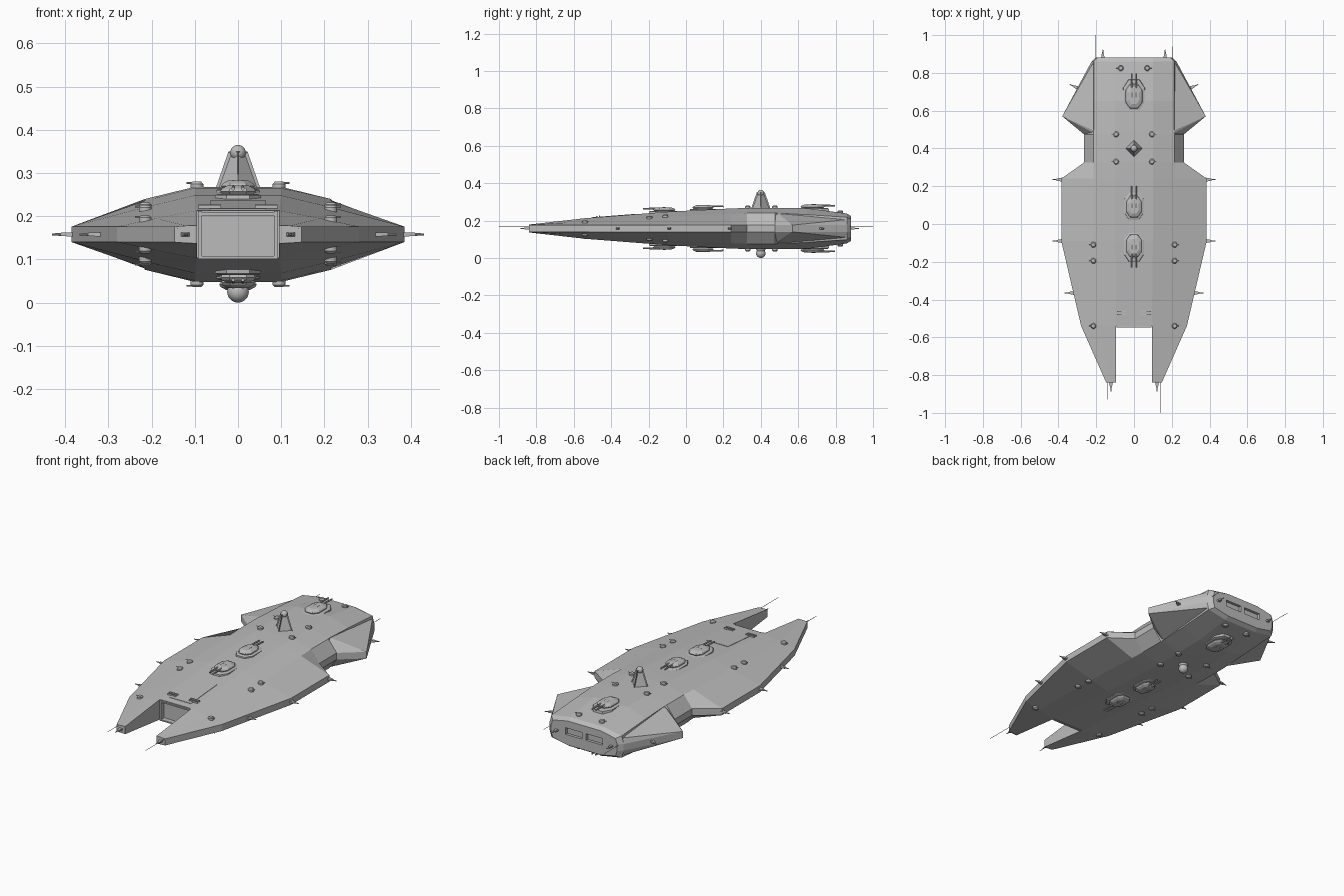
import bpy, bmesh, math
from mathutils import Matrix, Vector

cube = bpy.data.objects.get("Cube")
if cube:
    bpy.data.objects.remove(cube)

MID = 0.158  # height of the symmetry plane; all parts are built around it

grey = bpy.data.materials.new("hull grey")
grey.use_nodes = True
grey.diffuse_color = (0.5, 0.5, 0.5, 1)
grey.node_tree.nodes["Principled BSDF"].inputs["Base Color"].default_value = (0.5, 0.5, 0.5, 1)


def finish(bm, name, mirror="", smooth=False):
    """Turn a bmesh into an object, mirrored across the named axes."""
    bmesh.ops.recalc_face_normals(bm, faces=bm.faces)
    me = bpy.data.meshes.new(name)
    bm.to_mesh(me)
    bm.free()
    me.materials.append(grey)
    if smooth:
        me.shade_smooth()
        me.set_sharp_from_angle(angle=math.radians(35))
    ob = bpy.data.objects.new(name, me)
    ob.location.z = MID
    bpy.context.collection.objects.link(ob)
    if mirror:
        mod = ob.modifiers.new("mirror", 'MIRROR')
        mod.use_axis = ["x" in mirror, "y" in mirror, "z" in mirror]
        mod.use_clip = False
        mod.use_mirror_merge = False
    return ob


def loft(bm, rings):
    rows = [[bm.verts.new(p) for p in ring] for ring in rings]
    n = len(rows[0])
    for a, b in zip(rows, rows[1:]):
        for i in range(n):
            bm.faces.new((a[i], a[(i + 1) % n], b[(i + 1) % n], b[i]))
    bm.faces.new(rows[0])
    bm.faces.new(rows[-1][::-1])


def convex(bm, pts):
    verts = [bm.verts.new(p) for p in pts]
    bmesh.ops.convex_hull(bm, input=verts)


def box(bm, centre, size):
    m = Matrix.Translation(centre) @ Matrix.Diagonal((*size, 1))
    bmesh.ops.create_cube(bm, size=1, matrix=m)


def rod(bm, start, end, r1, r2=None, segments=10):
    start, end = Vector(start), Vector(end)
    d = end - start
    m = Matrix.Translation((start + end) / 2) @ d.to_track_quat('Z', 'Y').to_matrix().to_4x4()
    bmesh.ops.create_cone(bm, cap_ends=True, segments=segments, radius1=r1,
                          radius2=r1 if r2 is None else r2, depth=d.length, matrix=m)


# Hull stations: y, then crown, shoulder and rim as (x, z)
TIP = (-0.84, (0.095, 0.021), (0.12, 0.02), (0.147, 0.018))
STATIONS = [
    (-0.54, (0.095, 0.055), (0.19, 0.037), (0.28, 0.018)),
    (-0.09, (0.10, 0.09), (0.215, 0.063), (0.385, 0.018)),
    (0.24, (0.10, 0.107), (0.215, 0.078), (0.385, 0.018)),
    (0.325, (0.10, 0.11), (0.215, 0.082), (0.265, 0.018)),
    (0.475, (0.10, 0.11), (0.215, 0.082), (0.265, 0.018)),
    (0.50, (0.10, 0.11), (0.213, 0.081), (0.22, 0.018)),
    (0.65, (0.10, 0.108), (0.213, 0.074), (0.22, 0.018)),
    (0.86, (0.10, 0.08), (0.213, 0.06), (0.225, 0.018)),
    (0.882, (0.10, 0.066), (0.19, 0.048), (0.20, 0.018)),
]


def half_ring(st):
    y, *pts = st
    upper = [(x, y, z) for x, z in pts]
    return upper + [(x, y, -z) for x, y, z in reversed(upper)]


def full_ring(st):
    right = half_ring(st)
    return right + [(-x, y, z) for x, y, z in reversed(right)]


def surface(x, y):
    """Height of the upper deck at x, y."""
    def across(st):
        pts = [(0, st[1][1])] + list(st[1:])
        for (xa, za), (xb, zb) in zip(pts, pts[1:]):
            if x <= xb:
                return za + (zb - za) * (x - xa) / (xb - xa)
        return pts[-1][1]
    for a, b in zip(STATIONS, STATIONS[1:]):
        if y <= b[0]:
            t = (y - a[0]) / (b[0] - a[0])
            return across(a) * (1 - t) + across(b) * t
    return across(STATIONS[-1])


# Main hull, with a hangar recess in front and two engine slots behind
bm = bmesh.new()
loft(bm, [full_ring(s) for s in STATIONS])
main_hull = finish(bm, "main_hull")

bm = bmesh.new()
box(bm, (0, -0.54, -0.003), (0.166, 0.04, 0.094))
for side in (-1, 1):
    box(bm, (side * 0.062, 0.882, 0.008), (0.1, 0.03, 0.036))
cutter = finish(bm, "recess_cutter")
cutter.hide_render = True
cut = main_hull.modifiers.new("recesses", 'BOOLEAN')
cut.operation, cut.object, cut.solver = 'DIFFERENCE', cutter, 'EXACT'
bpy.context.view_layer.objects.active = main_hull
bpy.ops.object.modifier_apply(modifier=cut.name)
bpy.data.objects.remove(cutter)

# Hangar frame
bm = bmesh.new()
for side in (-1, 1):
    box(bm, (side * 0.088, -0.542, 0), (0.01, 0.012, 0.108))
    box(bm, (0, -0.542, -0.003 + side * 0.0505), (0.186, 0.012, 0.007))
finish(bm, "hangar_frame")

# Forward prongs
bm = bmesh.new()
loft(bm, [half_ring(TIP), half_ring(STATIONS[0])])
finish(bm, "prongs", "x")

# Rear wings
bm = bmesh.new()
upper = [(0.2, 0.475, 0.08), (0.213, 0.495, 0.08), (0.213, 0.86, 0.048),
         (0.225, 0.86, 0.018), (0.38, 0.57, 0.018), (0.265, 0.475, 0.018)]
convex(bm, upper + [(x, y, -z) for x, y, z in upper])
finish(bm, "rear_wings", "x")


# Twin-barrel turrets above and below
def octagon(w, l, y, z):
    c = 0.5
    pts = [(w, l * c), (w * c, l), (-w * c, l), (-w, l * c)]
    pts += [(-px, -py) for px, py in pts]
    return [(px, y + py, z) for px, py in pts]


bm = bmesh.new()
for y, facing, s in ((0.68, 1, 1.12), (0.095, 1, 1), (-0.12, -1, 1.05)):
    z = surface(0, y)
    loft(bm, [octagon(w * s, l * s, y, z + h) for w, l, h in (
        (0.052, 0.076, -0.014), (0.05, 0.074, 0.003), (0.043, 0.064, 0.006))])
    loft(bm, [octagon(w * s, l * s, y - facing * 0.004, z + h) for w, l, h in (
        (0.034, 0.05, 0.004), (0.039, 0.057, 0.012), (0.036, 0.052, 0.018), (0.024, 0.036, 0.025))])
    for side in (-1, 1):
        rod(bm, (side * 0.011, y - facing * 0.01, z + 0.021),
            (side * 0.011, y + facing * 0.105 * s, z + 0.018), 0.0055, 0.004)
finish(bm, "main_turrets", "z")

# Small point-defence turrets
bm = bmesh.new()
for x, y in ((0.07, 0.825), (0.095, 0.475), (0.095, 0.33),
             (0.215, -0.11), (0.215, -0.195), (0.215, -0.54)):
    z = surface(x, y)
    rod(bm, (x, y, z - 0.01), (x, y, z + 0.007), 0.015, segments=14)
    rod(bm, (x, y, z + 0.007), (x, y, z + 0.012), 0.015, 0.01, segments=14)
    rod(bm, (x, y, z + 0.009), (x + 0.024, y, z + 0.009), 0.002, segments=6)
finish(bm, "small_turrets", "xz", smooth=True)

# Tapered guns around the rim
bm = bmesh.new()
for x, y, dx, dy in ((0.385, 0.235, 1, 0), (0.385, -0.09, 1, 0), (0.321, -0.365, 1, 0),
                     (0.298, 0.72, 0.9, 0.4), (0.165, 0.878, 0, 1), (0.122, -0.84, 0, -1)):
    out, side = Vector((dx, dy, 0)).normalized(), Vector((-dy, dx, 0)).normalized()
    base = Vector((x, y, 0))
    convex(bm, [base + out * d + side * w * s + Vector((0, 0, h * t))
                for d, w, h in ((-0.012, 0.012, 0.005), (0.025, 0.005, 0.004))
                for s in (-1, 1) for t in (-1, 1)])
    rod(bm, base + out * 0.02, base + out * 0.046, 0.004, 0.002, 8)
finish(bm, "rim_guns", "x")

# Command tower: four-sided spire with recessed panels and a dome
bm = bmesh.new()
rod(bm, (0, 0.4, 0.1), (0, 0.4, 0.192), 0.054, 0.022, 4)
sides = [f for f in bm.faces if abs(f.normal.z) < 0.8]
bmesh.ops.inset_individual(bm, faces=sides, thickness=0.008, depth=-0.005)
finish(bm, "command_tower")

bm = bmesh.new()
bmesh.ops.create_uvsphere(bm, u_segments=20, v_segments=12, radius=0.018,
                          matrix=Matrix.Translation((0, 0.4, 0.189)))
finish(bm, "tower_dome", smooth=True)

# Sensor pod under the hull
bm = bmesh.new()
rod(bm, (0, 0.4, -0.1), (0, 0.4, -0.122), 0.03, 0.02, 20)
bmesh.ops.create_uvsphere(bm, u_segments=24, v_segments=14, radius=0.025,
                          matrix=Matrix.Translation((0, 0.4, -0.133)))
finish(bm, "sensor_pod", smooth=True)

# Deck hatch and the paired bars beside it
bm = bmesh.new()
convex(bm, [(x, y, surface(0, y) + h) for x in (-0.065, 0.065)
            for y in (-0.5, -0.27) for h in (-0.004, 0.002)])
finish(bm, "deck_hatch")
bm = bmesh.new()
for y in (-0.478, -0.462):
    box(bm, (0.065, y, surface(0, y) + 0.003), (0.052, 0.007, 0.01))
finish(bm, "hatch_bars", "x")

# Fine antennas, uneven in length
bm = bmesh.new()
for x, y0, y1 in ((-0.14, -0.83, -0.93), (0.14, -0.83, -1.0),
                  (-0.205, 0.85, 1.0), (0.205, 0.85, 0.94)):
    rod(bm, (x, y0, 0.013), (x, y1, 0.013), 0.0012, segments=6)
finish(bm, "antennas")
